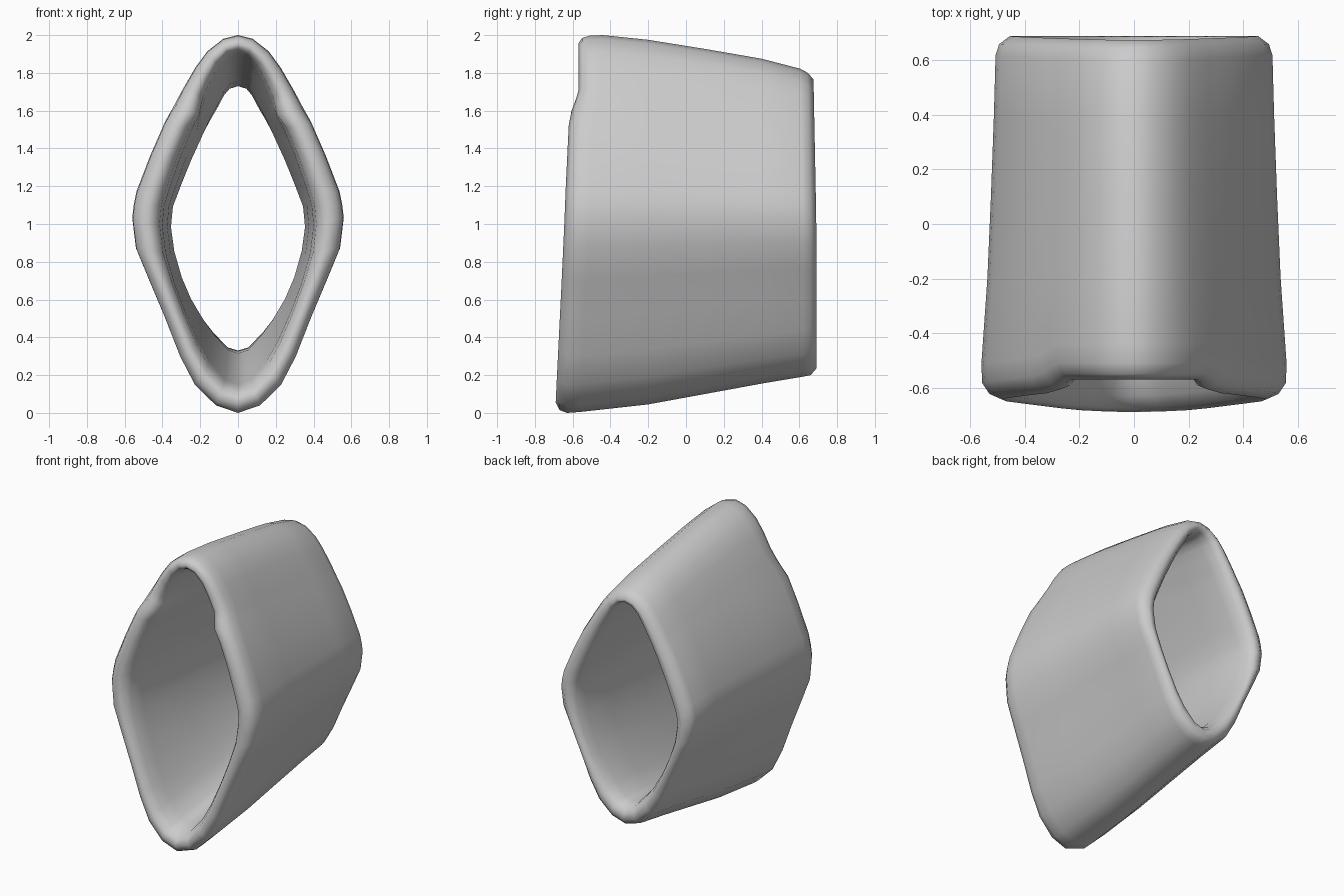
import bpy, bmesh, math

# Right half of the rounded diamond, top to bottom: (width fraction, height fraction)
OUTER = [(0, 1), (.14, .99), (.29, .957), (.40, .915), (.50, .867), (.55, .842), (.60, .815),
         (.69, .77), (.83, .68), (.96, .585), (.985, .55), (1, .515), (.965, .435), (.84, .35),
         (.69, .25), (.55, .15), (.41, .075), (.21, .02), (0, 0)]
INNER = [(0, 1), (.12, .99), (.2, .965), (.3, .915), (.4, .87), (.45, .845), (.49, .825),
         (.56, .785), (.7, .71), (.86, .612), (.97, .54), (1, .465), (.95, .375), (.84, .28),
         (.7, .2), (.52, .125), (.36, .07), (.15, .012), (0, 0)]


def front_y(t):
    # Leaning front edge with a step back near the top
    s = min(max((t - .80) / .065, 0), 1)
    return (-.69 + .09 * t) * (1 - s) - .57 * s


def back_y(t):
    return .69 - .03 * max(t - .5, 0)


# Stations round the wall: (edge, y offset, half width, top z, bottom z, inner-profile blend, pinch)
STATIONS = [
    ("front", .00, .485, 1.955, .055, .2, .012),
    ("front", .02, .53, 1.985, .015, 0, .012),
    ("front", .06, .557, 1.997, .0, 0, .004),
    ("front", .13, .56, 2.0, .005, 0, 0),
    ("mid", -.2, .538, 1.975, .045, 0, 0),
    ("mid", .1, .525, 1.927, .10, 0, 0),
    ("mid", .4, .514, 1.875, .155, 0, 0),
    ("back", -.07, .508, 1.822, .192, 0, 0),
    ("back", -.03, .495, 1.80, .20, 0, 0),
    ("back", .00, .455, 1.765, .235, .2, 0),
    ("back", -.005, .415, 1.74, .28, .5, 0),
    ("back", -.04, .39, 1.73, .315, .8, 0),
    ("back", -.11, .37, 1.73, .33, 1, 0),
    ("mid", .35, .355, 1.755, .315, 1, 0),
    ("mid", -.1, .375, 1.84, .22, .85, 0),
    ("front", .16, .40, 1.89, .15, .6, .01),
    ("front", .06, .415, 1.91, .125, .5, .02),
    ("front", .015, .445, 1.93, .09, .35, .018),
]


def ring(bm, edge, off, width, top, bottom, blend, pinch):
    half = []
    for (ox, oz), (ix, iz) in zip(OUTER, INNER):
        y = off
        if edge == "front":
            y += front_y(oz)
        elif edge == "back":
            y += back_y(oz)
        dent = pinch * math.exp(-((oz - .815) / .035) ** 2)   # dimple beside the step
        x = (ox + (ix - ox) * blend) * width - dent
        z = bottom + (oz + (iz - oz) * blend) * (top - bottom) - dent * .6
        half.append((x, y, z))
    half[0] = (0, *half[0][1:])
    half[-1] = (0, *half[-1][1:])
    loop = half + [(-x, y, z) for x, y, z in half[-2:0:-1]]
    return [bm.verts.new(p) for p in loop]


# Hollow sleeve
bm = bmesh.new()
rings = [ring(bm, *s) for s in STATIONS]
for a, b in zip(rings, rings[1:] + rings[:1]):
    for i in range(len(a)):
        j = (i + 1) % len(a)
        bm.faces.new((a[i], a[j], b[j], b[i]))
bmesh.ops.recalc_face_normals(bm, faces=bm.faces)
for f in bm.faces:
    f.smooth = True
mesh = bpy.data.meshes.new("diamond_sleeve")
bm.to_mesh(mesh)
bm.free()
sleeve = bpy.data.objects.new("diamond_sleeve", mesh)
bpy.context.collection.objects.link(sleeve)
